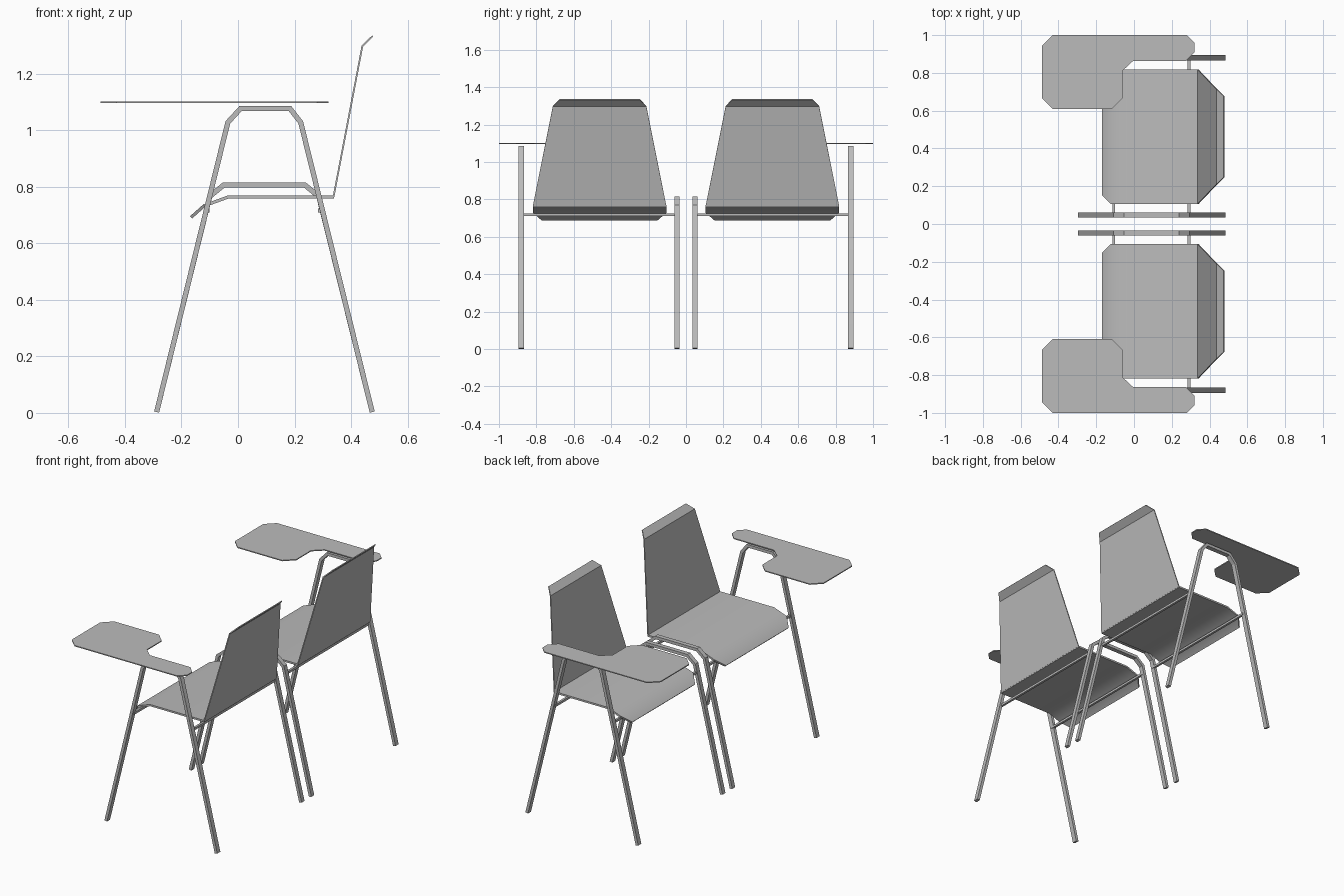
import bpy
import bmesh
import math
from mathutils import Vector

default = bpy.data.objects.get("Cube")
if default:
    bpy.data.objects.remove(default, do_unlink=True)

grey = bpy.data.materials.new("plain_grey")
grey.use_nodes = True
grey.diffuse_color = (0.5, 0.5, 0.5, 1)
grey.node_tree.nodes["Principled BSDF"].inputs["Base Color"].default_value = (0.5, 0.5, 0.5, 1)


def finish(name, bm):
    """Turn the mesh into an object and mirror it to the second chair."""
    bmesh.ops.recalc_face_normals(bm, faces=bm.faces)
    mesh = bpy.data.meshes.new(name)
    bm.to_mesh(mesh)
    bm.free()
    mesh.materials.append(grey)
    obj = bpy.data.objects.new(name, mesh)
    bpy.context.collection.objects.link(obj)
    bpy.ops.object.select_all(action="DESELECT")
    obj.select_set(True)
    bpy.context.view_layer.objects.active = obj
    bpy.ops.object.shade_smooth_by_angle(angle=math.radians(28))
    mirror = obj.modifiers.new("second_chair", "MIRROR")
    mirror.use_axis = (False, True, False)
    mirror.use_mirror_merge = False
    return obj


def ribbon(name, path, thickness, half_widths, y):
    """Sweep a flat rectangular section along an x-z path with mitred bends."""
    pts = [Vector(p) for p in path]
    dirs = [(b - a).normalized() for a, b in zip(pts, pts[1:])]
    bm = bmesh.new()
    rings = []
    for i, (p, w) in enumerate(zip(pts, half_widths)):
        before, after = dirs[max(i - 1, 0)], dirs[min(i, len(dirs) - 1)]
        tangent = (before + after).normalized()
        normal = Vector((-tangent.y, tangent.x))
        off = normal * (thickness / 2 / tangent.dot(after))
        rings.append([bm.verts.new((q.x, y + s * w, q.y))
                      for q, s in ((p + off, -1), (p + off, 1), (p - off, 1), (p - off, -1))])
    for a, b in zip(rings, rings[1:]):
        for k in range(4):
            n = (k + 1) % 4
            bm.faces.new((a[k], a[n], b[n], b[k]))
    bm.faces.new(rings[0])
    bm.faces.new(rings[-1])
    return finish(name, bm)


# Seats with a rolled front edge, and tapered backrests with a bent top
seat_y = 0.462
ribbon("seat", [(-0.166, 0.692), (-0.12, 0.733), (-0.035, 0.764), (0.34, 0.764)],
       0.011, [0.31, 0.357, 0.357, 0.357], seat_y)
ribbon("backrest", [(0.338, 0.764), (0.44, 1.298), (0.477, 1.334)],
       0.006, [0.357, 0.25, 0.215], seat_y)

# Leg frames: tall under the writing board, low between the chairs
left_foot, right_foot = (-0.288, 0.003), (0.475, 0.003)
ribbon("outer_leg_frame",
       [left_foot, (-0.036, 1.028), (0.009, 1.077), (0.184, 1.077), (0.222, 1.028), right_foot],
       0.018, [0.015] * 6, 0.88)
ribbon("inner_leg_frame",
       [left_foot, (-0.1, 0.766), (-0.05, 0.807), (0.236, 0.807), (0.286, 0.766), right_foot],
       0.018, [0.014] * 6, 0.048)

# Crossbars under the seat
for name, x in (("front_crossbar", -0.108), ("rear_crossbar", 0.291)):
    ribbon(name, [(x - 0.007, 0.717), (x + 0.007, 0.717)], 0.014, [0.416] * 2, 0.464)

# Writing board with clipped corners
outline = [(-0.43, 1.0), (0.28, 1.0), (0.32, 0.96), (0.32, 0.91), (0.275, 0.863),
           (-0.005, 0.863), (-0.062, 0.81), (-0.062, 0.665), (-0.12, 0.608),
           (-0.43, 0.608), (-0.487, 0.665), (-0.487, 0.945)]
bm = bmesh.new()
board = bm.faces.new([bm.verts.new((x, y, 1.096)) for x, y in outline])
top = bmesh.ops.extrude_face_region(bm, geom=[board])
bmesh.ops.translate(bm, vec=(0, 0, 0.006),
                    verts=[v for v in top["geom"] if isinstance(v, bmesh.types.BMVert)])
if not board.is_valid or len([f for f in bm.faces if len(f.verts) == len(outline)]) < 2:
    bm.faces.new([v for v in bm.verts if v.co.z < 1.099])
finish("writing_board", bm)
